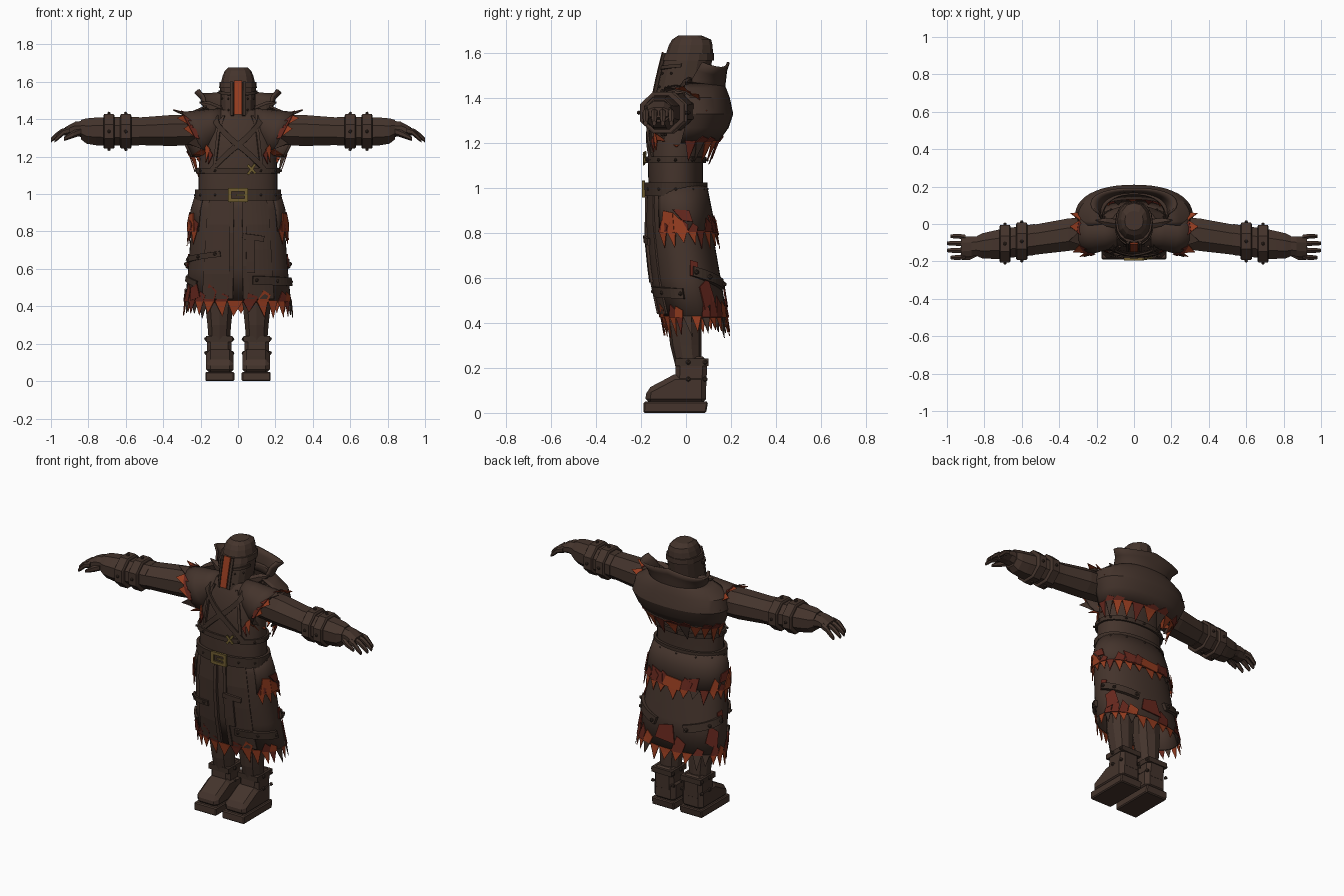
import bpy, bmesh, random
from math import sin, cos, pi, radians, hypot
from mathutils import Vector

random.seed(4)
if "Cube" in bpy.data.objects:
    bpy.data.objects.remove(bpy.data.objects["Cube"])


def material(name, rgb):
    m = bpy.data.materials.new(name)
    m.use_nodes = True
    m.diffuse_color = (*rgb, 1)
    m.node_tree.nodes["Principled BSDF"].inputs["Base Color"].default_value = (*rgb, 1)
    return m


CLOTH = material("brown cloth", (.058, .034, .025))
LEATHER = material("dark leather", (.048, .029, .021))
EMBER = material("ember orange", (.30, .045, .014))
RED = material("scorched red", (.13, .020, .012))
BRASS = material("old brass", (.16, .11, .03))
smooth = []


def finish(name, bm, mats, mirror=False, thick=0, soft=False):
    bmesh.ops.remove_doubles(bm, verts=bm.verts, dist=.0004)
    bmesh.ops.recalc_face_normals(bm, faces=bm.faces)
    me = bpy.data.meshes.new(name)
    bm.to_mesh(me)
    bm.free()
    for m in mats:
        me.materials.append(m)
    ob = bpy.data.objects.new(name, me)
    bpy.context.scene.collection.objects.link(ob)
    if thick:
        mod = ob.modifiers.new("thickness", 'SOLIDIFY')
        mod.thickness, mod.offset = thick, 0
    if mirror:
        ob.modifiers.new("mirror", 'MIRROR').use_clip = False
    if soft:
        smooth.append(ob)
    return ob


def grid(name, fn, nu, nv, mat, cap=False, **kw):
    """Sheet through fn(u, v), with u and v from 0 to 1."""
    bm = bmesh.new()
    rows = [[bm.verts.new(fn(i / nu, j / nv)) for i in range(nu + 1)] for j in range(nv + 1)]
    for a, b in zip(rows, rows[1:]):
        for i in range(nu):
            bm.faces.new((a[i], a[i + 1], b[i + 1], b[i]))
    if cap:
        bmesh.ops.remove_doubles(bm, verts=bm.verts, dist=.0004)
        bmesh.ops.holes_fill(bm, edges=bm.edges)
    return finish(name, bm, [mat], **kw)


def power(v, e=.9):
    return abs(v) ** e * (1 if v > 0 else -1)


def surf(levels, a, z, off=0):
    """Point on a body of (z, half width, front, back) levels; a = degrees from the front."""
    k = next((i for i in range(1, len(levels)) if z <= levels[i][0]), len(levels) - 1)
    lo, hi = levels[k - 1], levels[k]
    t = (z - lo[0]) / (hi[0] - lo[0])
    _, rx, yf, yb = [p + (q - p) * t for p, q in zip(lo, hi)]
    a = radians(a)
    return Vector(((rx + off) * power(sin(a)), (yf + yb) / 2 - ((yb - yf) / 2 + off) * power(cos(a)), z))


def body(name, levels, mat=CLOTH, n=32, a0=0, a1=360, cap=False, **kw):
    last = len(levels) - 1
    return grid(name, lambda u, v: surf(levels, a0 + (a1 - a0) * u, levels[round(v * last)][0]),
                n, last, mat, cap, **kw)


def strap(name, levels, p, q, width, mat=LEATHER, off=.008, thick=.012, mirror=False):
    """Band lying on a body from p to q, both (degrees, z)."""
    da, dz = radians(q[0] - p[0]) * .22, q[1] - p[1]
    d = hypot(da, dz)
    sa, sz = -dz / d * width / .22 * 57.3, da / d * width
    fn = lambda u, v: surf(levels, p[0] + (q[0] - p[0]) * u + sa * (v - .5),
                           p[1] + dz * u + sz * (v - .5), off)
    return grid(name, fn, max(2, int(abs(q[0] - p[0]) / 8) + 3), 1, mat, thick=thick, mirror=mirror)


def shard(name, levels, corners, mat, off=.014, mirror=False):
    """Thin irregular scorch mark with (degrees, z) corners."""
    bm = bmesh.new()
    bm.faces.new([bm.verts.new(surf(levels, a, z, off)) for a, z in corners])
    return finish(name, bm, [mat], mirror, .006)


def teeth(name, fn, n, depth, scorch, mirror=False):
    """Ragged fringe; fn(t, d, lift) is the edge point at t, moved d past the edge."""
    bm = bmesh.new()
    for i in range(n):
        t0, t1 = i / n, (i + 1) / n
        tip = t0 + (t1 - t0) * random.uniform(.3, .7)
        d = depth * random.uniform(.65, 1.1)
        f = bm.faces.new([bm.verts.new(fn(*c)) for c in ((t0, -.006, .007), (t1, -.006, .007), (tip, d, .005))])
        f.material_index = random.choice((0, 0, 0, 1, 2))
        if scorch and random.random() < .75:
            up = scorch * random.uniform(.4, 1)
            w = (t1 - t0) * random.uniform(.3, .9)
            f = bm.faces.new([bm.verts.new(fn(*c)) for c in
                              ((t0, 0, .011), (t1, 0, .011), (t1 + w * .3, -up * .6, .011), (tip, -up, .011))])
            f.material_index = random.choice((0, 1, 1, 1))
    return finish(name, bm, [EMBER, RED, CLOTH], mirror, .004)


def tube(name, rows, n=8, mat=CLOTH, **kw):
    """Rows along x: (x, y, z, y radius, z radius)."""
    def fn(u, v):
        x, y, z, ry, rz = rows[round(v * (len(rows) - 1))]
        a = 2 * pi * (u + .5 / n)
        return Vector((x, y + ry * cos(a), z + rz * sin(a)))
    return grid(name, fn, n, len(rows) - 1, mat, True, mirror=True, **kw)


def boxes(name, items, mat, mirror=False):
    bm = bmesh.new()
    for c, s in items:
        for v in bmesh.ops.create_cube(bm, size=1)['verts']:
            v.co = Vector(c) + Vector([p * q for p, q in zip(v.co, s)])
    return finish(name, bm, [mat], mirror)


def studs(name, points, r=.008, mirror=False):
    bm = bmesh.new()
    for p in points:
        vs = bmesh.ops.create_icosphere(bm, subdivisions=1, radius=r)['verts']
        bmesh.ops.translate(bm, verts=vs, vec=p)
    return finish(name, bm, [LEATHER], mirror)


def slab(name, profile, x0, x1, mat, bevel):
    """Side profile of (y, z) points extruded across x."""
    bm = bmesh.new()
    f = bm.faces.new([bm.verts.new((x0, y, z)) for y, z in profile])
    ext = bmesh.ops.extrude_face_region(bm, geom=[f])['geom']
    bmesh.ops.translate(bm, verts=[g for g in ext if isinstance(g, bmesh.types.BMVert)], vec=(x1 - x0, 0, 0))
    ob = finish(name, bm, [mat], True)
    b = ob.modifiers.new("bevel", 'BEVEL')
    b.width, b.segments = bevel, 1


# Boots and legs
slab("boot", [(-.18, .04), (.09, .04), (.09, .17), (-.055, .17), (-.12, .135), (-.178, .105)], .023, .17, CLOTH, .022)
slab("boot_shaft", [(-.05, .1), (.09, .1), (.095, .25), (-.045, .25)], .034, .166, CLOTH, .02)
slab("boot_sole", [(-.19, 0), (.09, 0), (.098, .05), (-.188, .05)], .02, .174, CLOTH, .006)
boxes("boot_strap", [((.1, .025, .225), (.14, .15, .032))], LEATHER, True)
studs("boot_buckle", [(s, y, z) for z in (.225, .15) for s in (.03, .17) for y in (.01, .085)], .012, True)
LEG = [(.2, .058, -.045, .07), (.3, .066, -.07, .07), (.42, .08, -.085, .07), (.75, .088, -.1, .06)]
ob = body("leg", LEG, n=10, cap=True)
for v in ob.data.vertices:
    v.co.x += .1
ob.modifiers.new("mirror", 'MIRROR')

# Coat skirt with ragged hem
SKIRT = [(.3, .295, -.085, .2), (.42, .28, -.105, .18), (.6, .262, -.145, .15),
         (.8, .248, -.165, .115), (.92, .235, -.165, .09), (1.02, .205, -.16, .07)]
body("coat_skirt", SKIRT[1:], n=48, thick=.008, soft=True)
teeth("skirt_hem", lambda t, d, o: surf(SKIRT, 360 * t + 4, .425 - d, o), 26, .085, .1)
OVER = [(z, x + .014, f - .004, b + .018) for z, x, f, b in SKIRT]
body("back_overskirt", OVER[3:], n=32, a0=52, a1=308, thick=.008, soft=True)
teeth("overskirt_hem", lambda t, d, o: surf(OVER, 52 + 256 * t, .805 - d, o), 17, .075, .08)
for s, name in ((1, "left"), (-1, "right")):
    grid(name + "_front_panel", lambda u, v: surf(SKIRT, s * (4 + 36 * u), .44 + .53 * v, .007),
         6, 4, CLOTH, thick=.01)
    strap(name + "_panel_trim", SKIRT, (s * 6, .44), (s * 6, .97), .016, CLOTH, .014)
    strap(name + "_back_strap", SKIRT, (s * 100, .63), (s * 162, .57), .045, off=.012, thick=.02)
    studs(name + "_back_studs", [surf(SKIRT, s * a, .63 - (a - 100) * .001, .026) for a in (104, 125, 158)], .012)

# Scorch marks on the coat
shard("side_scorch", OVER, [(57, .8), (64, .9), (80, .89), (80, .8)], EMBER, .012, True)
shard("side_scorch_tail", OVER, [(80, .8), (80, .89), (92, .85), (100, .8)], EMBER, .012, True)
shard("side_burn", OVER, [(80, .905), (104, .9), (108, .85), (92, .855)], RED, .01, True)
shard("back_burn", OVER, [(148, .8), (144, .88), (166, .86), (168, .8)], RED, .01, True)
shard("back_scorch", OVER, [(168, .8), (172, .86), (192, .85), (190, .79)], EMBER, .012)
shard("small_side_burn", SKIRT, [(95, .61), (98, .68), (110, .67), (106, .61)], RED, .01, True)
shard("low_side_burn", SKIRT, [(108, .46), (106, .56), (124, .6), (130, .5)], RED, .012, True)
shard("low_back_burn", SKIRT, [(164, .48), (168, .56), (184, .58), (188, .47)], RED)
shard("low_front_burn", SKIRT, [(-42, .45), (-48, .52), (-60, .5), (-58, .43)], RED, .016)

# Skirt straps
strap("left_skirt_strap", SKIRT, (14, .54), (82, .53), .045, off=.014, thick=.018)
strap("right_skirt_strap", SKIRT, (-78, .65), (-18, .68), .03, off=.014)
strap("right_low_strap", SKIRT, (-80, .55), (-50, .52), .03, off=.012)
studs("skirt_studs", [surf(SKIRT, a, z, .022) for a, z in
      ((18, .54), (45, .535), (78, .53), (-24, .68), (-48, .665), (-74, .65))], .01)
strap("hanging_strap", SKIRT, (12, .58), (12, .76), .035, CLOTH, .018)
strap("hanging_strap_top", SKIRT, (4, .775), (28, .76), .03, CLOTH, .022)

# Torso, belts and crossed chest straps
TORSO = [(.95, .21, -.165, .075), (1.12, .212, -.17, .075), (1.25, .2, -.163, .09),
         (1.38, .19, -.148, .1), (1.45, .12, -.11, .09)]
body("torso", TORSO, cap=True, soft=True)
strap("waist_belt", TORSO, (0, .995), (360, .995), .06, off=.012, thick=.016)
strap("upper_belt", TORSO, (0, 1.125), (360, 1.125), .028, off=.008)
studs("belt_studs", [surf(TORSO, a, z, .018) for z in (.995, 1.125) for a in range(30, 331, 30)])
strap("left_chest_strap", TORSO, (-38, 1.13), (42, 1.41), .03, off=.006, thick=.01)
strap("right_chest_strap", TORSO, (38, 1.13), (-42, 1.41), .03, off=.009, thick=.01)
strap("chest_seam", TORSO, (34, 1.14), (27, 1.42), .02, CLOTH, .005, mirror=True)
shard("chest_scorch", TORSO, [(42, 1.24), (54, 1.27), (50, 1.17)], EMBER, .012, True)
shard("chest_burn", TORSO, [(36, 1.21), (44, 1.24), (44, 1.16)], RED, .012, True)
boxes("belt_buckle", [((s * .044, -.189, .995), (.019, .014, .074)) for s in (-1, 1)]
      + [((0, -.189, .995 + s * .029), (.09, .014, .018)) for s in (-1, 1)]
      + [((.014, -.191, .995), (.05, .01, .01))], BRASS)
strap("brass_pin", TORSO, (11, 1.105), (21, 1.16), .013, BRASS, .02, .008)
strap("brass_pin_cross", TORSO, (21, 1.11), (11, 1.155), .013, BRASS, .022, .008)


# Shoulder caps with torn armholes
def armhole(t, v, d=0, o=0):
    a = 2 * pi * t
    r = .075 + .04 * v + o
    x = .09 + v * (.15 + .065 * cos(a)) + d * .8
    return Vector((x, -.045 + (r + d * .3) * -sin(a), 1.38 - .06 * v + (r + d * .3) * cos(a)))


grid("shoulder_cap", lambda u, v: armhole(u, v), 16, 3, CLOTH, mirror=True, thick=.008, soft=True)
teeth("armhole_fringe", lambda t, d, o: armhole(t, 1, d, o), 11, .065, .05, True)

# Arms, cuffs and bracers
tube("arm", [(.12, -.035, 1.345, .085, .08), (.35, -.057, 1.34, .094, .09), (.56, -.088, 1.335, .086, .078)], 8)
tube("bracer", [(.53, -.083, 1.335, .09, .082), (.72, -.108, 1.335, .085, .082), (.76, -.112, 1.335, .08, .08),
                (.81, -.117, 1.337, .073, .073), (.84, -.118, 1.345, .058, .056)], 8)
for x, name in ((.6, "inner_cuff"), (.69, "outer_cuff")):
    y = -.01 - x * .138
    tube(name, [(x - .03, y, 1.335, .1, .092), (x - .025, y, 1.335, .108, .1),
                (x + .025, y, 1.335, .108, .1), (x + .03, y, 1.335, .1, .092)], 8, CLOTH)
    studs(name + "_studs", [(x, y + .104 * cos(a), 1.335 + .096 * sin(a))
                            for a in (pi / 2 * k for k in range(4))], .01, True)

# Hands
tube("palm", [(.81, -.116, 1.345, .054, .052), (.87, -.12, 1.35, .058, .04), (.925, -.123, 1.335, .062, .024)])
for i in range(4):
    y = -.172 + .033 * i
    e, k = (y + .123) * .15, .02 * (i in (0, 3))
    tube("finger_%d" % (i + 1), [(.9, y, 1.34, .017, .02), (.945 - k / 2, y + e, 1.33, .015, .018),
                                 (.98 - k, y + e, 1.306, .014, .016), (1 - k, y + e, 1.288, .01, .012)], 6)
tube("thumb", [(.84, -.155, 1.335, .02, .022), (.88, -.178, 1.32, .017, .02), (.93, -.182, 1.295, .01, .011)], 6)

# Cape mantle and raised collar
CAPE = [(1.1, .22, -.12, .1), (1.2, .25, -.12, .135), (1.27, .285, -.12, .185), (1.33, .31, -.12, .205),
        (1.4, .295, -.12, .19), (1.44, .24, -.12, .175), (1.47, .17, -.1, .16)]
body("cape_mantle", CAPE[1:], n=26, a0=78, a1=282, thick=.01, soft=True)
teeth("cape_hem", lambda t, d, o: surf(CAPE, 85 + 190 * t, 1.205 - d, o), 11, .105, .05)
COLLAR = [(1.42, .165, -.07, .165), (1.48, .185, -.03, .172), (1.53, .198, .01, .178), (1.56, .228, .03, .188)]


def collar(u, v):
    p = surf(COLLAR, 66 + 228 * u, 1.42 + .14 * v)
    k = abs(2 * u - 1)
    p.z -= .1 * v * (1 - k) * k
    return p


grid("collar", collar, 28, 4, CLOTH, thick=.012, soft=True)
tube("collar_lapel", [(.09, .0, 1.44, .03, .03), (.15, .01, 1.465, .025, .03), (.205, .02, 1.49, .003, .004)], 6)

# Helmet with a glowing slit
HELM = [(1.41, .09, -.137, .09), (1.5, .093, -.118, .105), (1.58, .096, -.098, .118)]
body("helmet", HELM, n=16, cap=True)
body("helmet_brim", [(1.568, .101, -.11, .124), (1.6, .098, -.098, .124)], CLOTH, 16, cap=True)
body("helmet_crown", [(1.6, .09, -.088, .12), (1.635, .081, -.076, .118), (1.66, .07, -.062, .112),
                      (1.678, .05, -.035, .07)], n=12, cap=True)
strap("visor_slit", HELM, (0, 1.425), (0, 1.605), .075, EMBER, .013, .008)
for s, name in ((1, "left"), (-1, "right")):
    strap(name + "_visor_frame", HELM, (s * 16, 1.42), (s * 16, 1.6), .03, off=.01, thick=.014)
    strap(name + "_cheek_band", HELM, (s * 22, 1.535), (s * 80, 1.545), .016, off=.005, thick=.01)
studs("helmet_rivets", [surf(HELM, s * a, z, .004) for s in (-1, 1) for a in (30, 60) for z in (1.45, 1.51)], .006)

# Smooth the cloth while keeping sharp edges
bpy.ops.object.select_all(action='DESELECT')
for ob in smooth:
    ob.select_set(True)
bpy.context.view_layer.objects.active = smooth[0]
bpy.ops.object.shade_smooth_by_angle(angle=radians(30))
